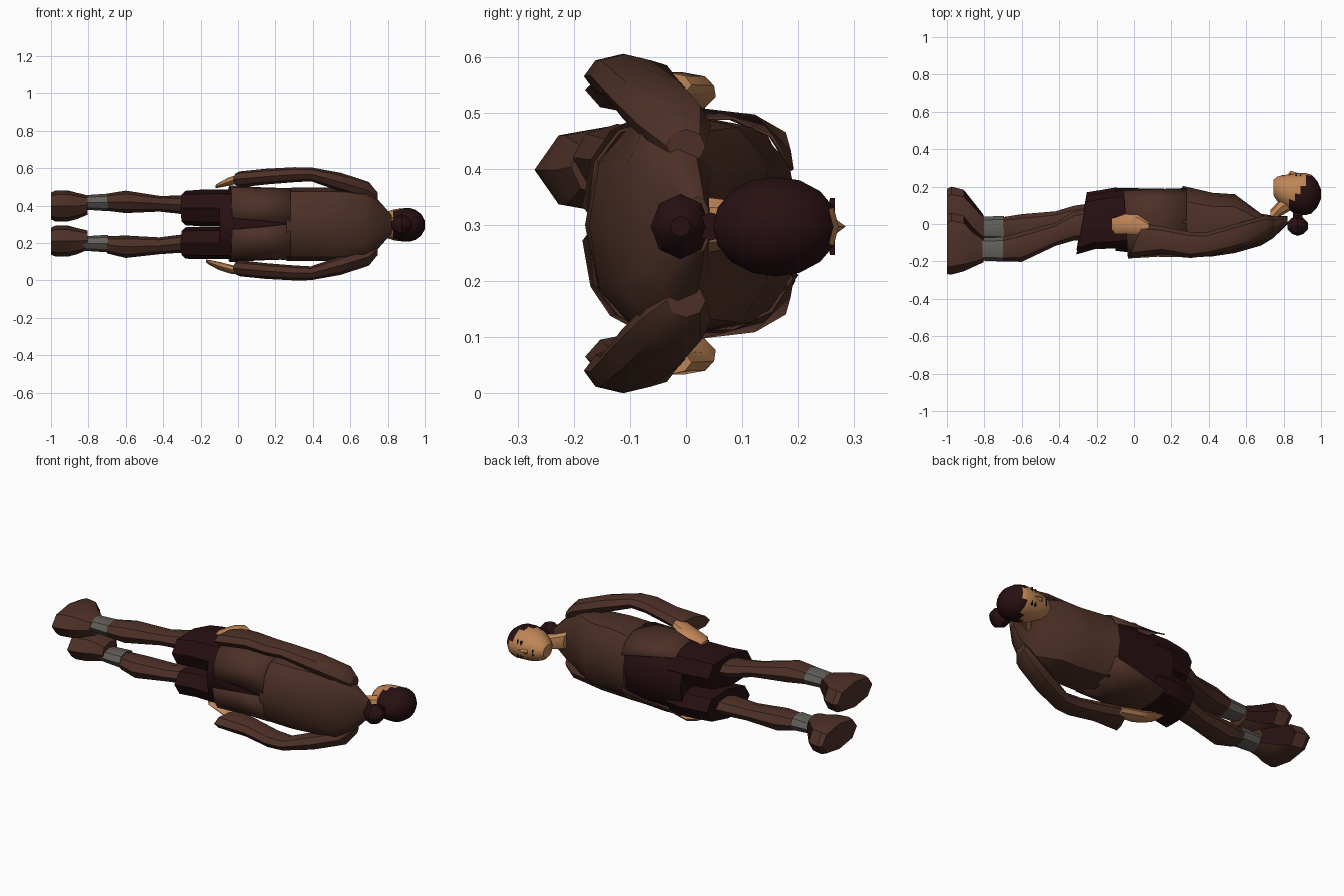
import bpy, bmesh, math

MID = 0.3025  # the figure lies along x; its left/right mirror plane is z = MID


def material(name, rgb):
    m = bpy.data.materials.new(name)
    m.diffuse_color = (*rgb, 1)
    return m


BROWN = material("brown cloth", (0.075, 0.030, 0.020))
MAROON = material("dark maroon", (0.021, 0.005, 0.006))
SKIN = material("skin", (0.52, 0.235, 0.092))
GREY = material("grey wrap", (0.12, 0.115, 0.10))
DARK = material("eye dark", (0.02, 0.012, 0.012))


def spow(v, e):
    return math.copysign(abs(v) ** e, v)


def loft(name, rings, mats, n=8, p=2.0, arc=None, caps=True, rule=None, flip=False, angle=35):
    """Loft rings (x, y, z, ry, rz[, slant]) along x; arc gives (start, end) degrees per ring."""
    bm = bmesh.new()
    rows = []
    for i, r in enumerate(rings):
        x, y, z, ry, rz = r[:5]
        s = r[5] if len(r) > 5 else 0
        row = []
        for k in range(n + 1 if arc else n):
            if arc:
                a = math.radians(arc[i][0] + (arc[i][1] - arc[i][0]) * k / n)
            else:
                a = 2 * math.pi * k / n
            dy, dz = ry * spow(math.cos(a), 2 / p), rz * spow(math.sin(a), 2 / p)
            zz = z + dz
            row.append(bm.verts.new((x + s * dy, y + dy, 2 * MID - zz if flip else zz)))
        rows.append(row)
    for a, b in zip(rows, rows[1:]):
        for k in range(len(a) - 1 if arc else n):
            j = (k + 1) % len(a)
            bm.faces.new((a[k], a[j], b[j], b[k]))
    if caps and not arc:
        bm.faces.new(rows[0])
        bm.faces.new(rows[-1])
    bmesh.ops.recalc_face_normals(bm, faces=bm.faces)
    if rule:
        bm.normal_update()
        for f in bm.faces:
            f.material_index = rule(f.calc_center_median(), f.normal)
    return finish(name, bm, mats, angle)


def finish(name, bm, mats, angle=35):
    me = bpy.data.meshes.new(name)
    bm.to_mesh(me)
    bm.free()
    ob = bpy.data.objects.new(name, me)
    bpy.context.collection.objects.link(ob)
    for m in mats:
        me.materials.append(m)
    bpy.ops.object.select_all(action='DESELECT')
    ob.select_set(True)
    bpy.context.view_layer.objects.active = ob
    bpy.ops.object.shade_smooth_by_angle(angle=math.radians(angle))
    return ob


def box(name, loc, size, mat):
    bm = bmesh.new()
    bmesh.ops.create_cube(bm, size=1)
    for v in bm.verts:
        v.co = [v.co[i] * size[i] + loc[i] for i in range(3)]
    return finish(name, bm, [mat])


# Upper jacket
loft("jacket_body", [
    (0.26, 0.012, 0.30, 0.192, 0.195), (0.42, -0.003, 0.30, 0.17, 0.197),
    (0.54, 0.002, 0.30, 0.157, 0.195), (0.68, -0.03, 0.30, 0.085, 0.185),
    (0.745, -0.015, 0.30, 0.06, 0.135), (0.82, 0.02, 0.30, 0.022, 0.05)],
    [BROWN], n=12, p=2.5)

# Split jacket skirt, open in front and with a vent at the back
for side in (False, True):
    skirt = loft("jacket_skirt_" + ("right" if side else "left"), [
        (0.28, 0.012, MID, 0.19, 0.195, 0), (0.12, 0.018, MID, 0.193, 0.197, -0.03),
        (-0.045, 0.02, MID, 0.205, 0.205, -0.06)],
        [BROWN], n=6, p=2.8, arc=[(22, 180), (34, 178), (46, 176)], flip=side)
    solid = skirt.modifiers.new("thickness", 'SOLIDIFY')
    solid.thickness = 0.006
    solid.offset = -1

# Dark under-robe and short wide trousers
loft("under_robe", [(0.30, 0.01, 0.30, 0.175, 0.18), (0.10, 0.012, 0.30, 0.178, 0.18),
                    (-0.10, 0.025, 0.30, 0.168, 0.178)], [MAROON], n=12, p=2.6)
loft("trouser_left", [(0.0, 0.03, 0.385, 0.15, 0.098), (-0.10, 0.025, 0.387, 0.155, 0.1),
                      (-0.20, 0.015, 0.387, 0.15, 0.098, 0.08),
                      (-0.28, -0.005, 0.387, 0.158, 0.092, 0.18)], [MAROON], p=2.6)
loft("trouser_right", [(0.0, 0.03, 0.20, 0.15, 0.085), (-0.10, 0.035, 0.2, 0.16, 0.086),
                       (-0.20, 0.03, 0.2, 0.15, 0.086, 0.08),
                       (-0.28, 0.015, 0.2, 0.155, 0.084, 0.18)], [MAROON], p=2.6)

# Legs with grey ankle wraps
loft("leg_left", [(-0.20, 0.0, 0.395, 0.085, 0.055), (-0.32, -0.01, 0.405, 0.078, 0.048),
                  (-0.42, -0.055, 0.41, 0.062, 0.042), (-0.60, -0.122, 0.42, 0.08, 0.06),
                  (-0.70, -0.135, 0.418, 0.066, 0.046)], [BROWN])
loft("leg_right", [(-0.20, 0.03, 0.20, 0.085, 0.055), (-0.32, 0.02, 0.195, 0.078, 0.048),
                   (-0.42, 0.0, 0.185, 0.068, 0.045), (-0.60, -0.025, 0.18, 0.078, 0.06),
                   (-0.70, -0.025, 0.19, 0.062, 0.046)], [BROWN])
for name, y, z in (("left", -0.135, 0.417), ("right", -0.022, 0.197)):
    loft("ankle_wrap_" + name, [(-0.695, y, z, 0.066, 0.047), (-0.83, y, z, 0.06, 0.038)], [GREY])

# Shoes, dark over the instep
for name, y, z in (("left", 0, 0.398), ("right", 0.14, 0.21)):
    loft("shoe_" + name, [
        (-1.0, -0.11 + y, z, 0.158, 0.072), (-0.975, -0.105 + y, z, 0.165, 0.083),
        (-0.91, -0.105 + y, z, 0.148, 0.083), (-0.86, -0.125 + y, z, 0.105, 0.07),
        (-0.805, -0.137 + y * 0.85, z + 0.005, 0.068, 0.052)], [BROWN, MAROON], p=2.3,
        rule=lambda c, nrm: int(c.x > -0.93 and nrm.y > 0.25))

# Sleeves and hands, mirrored
for side in (False, True):
    tag = "right" if side else "left"
    loft("sleeve_" + tag, [
        (0.745, 0.0, 0.44, 0.035, 0.03), (0.70, -0.02, 0.478, 0.065, 0.048),
        (0.55, -0.065, 0.525, 0.068, 0.05), (0.39, -0.108, 0.567, 0.063, 0.037),
        (0.30, -0.112, 0.565, 0.07, 0.04), (0.15, -0.085, 0.555, 0.072, 0.042),
        (0.01, -0.088, 0.54, 0.092, 0.043, 0.4)], [BROWN], flip=side)
    dx = -0.05 if side else 0
    loft("hand_" + tag, [
        (0.08, -0.03, 0.55, 0.04, 0.022), (0.02 + dx, -0.005, 0.548, 0.055, 0.024),
        (-0.05 + dx, 0.0, 0.528, 0.053, 0.022), (-0.10 + dx, -0.01, 0.51, 0.045, 0.014),
        (-0.12 + dx, 0.0, 0.502, 0.03, 0.008)], [SKIN], flip=side)

# Neck and head, hair painted on the back and crown
loft("neck", [(0.73, 0.03, 0.30, 0.045, 0.05), (0.78, 0.085, 0.30, 0.045, 0.043),
              (0.85, 0.13, 0.30, 0.05, 0.045)], [SKIN])
loft("head", [
    (0.745, 0.195, 0.297, 0.04, 0.035), (0.765, 0.188, 0.297, 0.065, 0.055),
    (0.80, 0.178, 0.297, 0.084, 0.072), (0.83, 0.17, 0.297, 0.095, 0.082),
    (0.86, 0.163, 0.297, 0.108, 0.087), (0.89, 0.16, 0.297, 0.112, 0.089),
    (0.92, 0.16, 0.297, 0.112, 0.089), (0.95, 0.16, 0.297, 0.103, 0.08),
    (0.98, 0.16, 0.297, 0.07, 0.058), (1.0, 0.16, 0.297, 0.025, 0.022)],
    [SKIN, MAROON], n=16, rule=lambda c, nrm: int(c.x > 0.81 and c.y < 0.10 + (c.x - 0.83) * 1.5))

# Face details
loft("nose", [(0.825, 0.265, 0.297, 0.004, 0.01), (0.838, 0.267, 0.297, 0.018, 0.013),
              (0.88, 0.266, 0.297, 0.006, 0.006)], [SKIN], n=4)
box("mouth", (0.795, 0.259, 0.297), (0.005, 0.008, 0.034), DARK)
for s in (-1, 1):
    box("eye", (0.868, 0.260, 0.297 + s * 0.036), (0.009, 0.009, 0.024), DARK)
    box("eyebrow", (0.890, 0.261, 0.297 + s * 0.036), (0.005, 0.009, 0.03), MAROON)

# Hair bun
loft("hair_bun", [
    (0.82, -0.01, 0.297, 0.018, 0.018), (0.845, -0.01, 0.297, 0.043, 0.046),
    (0.875, -0.01, 0.297, 0.053, 0.058), (0.905, -0.01, 0.297, 0.043, 0.046),
    (0.93, -0.01, 0.297, 0.018, 0.018)], [MAROON])
loft("hair_tie", [(0.85, 0.045, 0.297, 0.03, 0.025), (0.90, 0.045, 0.297, 0.03, 0.025)],
     [MAROON])
